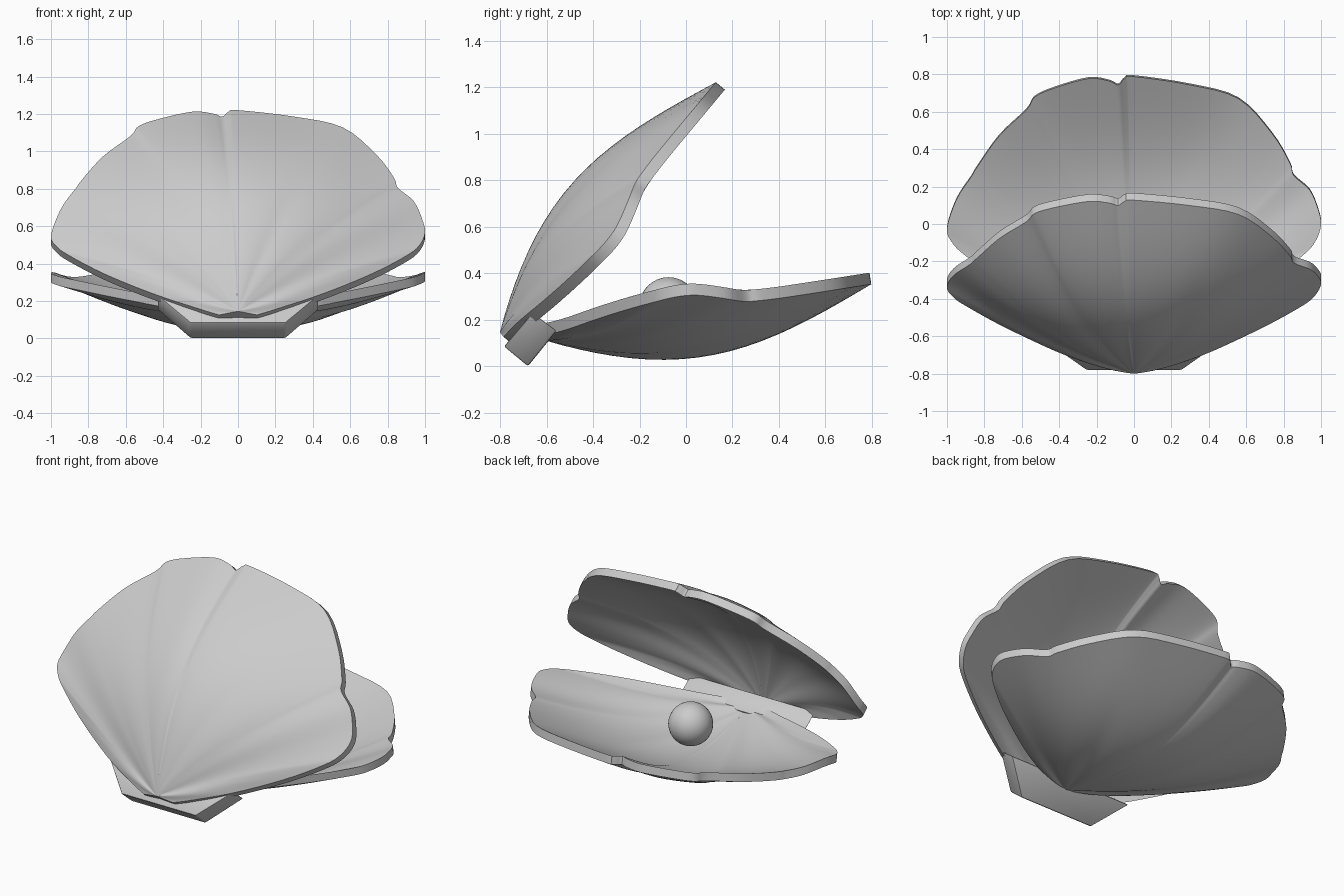
import bpy, bmesh, math
from mathutils import Vector

if "Cube" in bpy.data.objects:
    bpy.data.objects.remove(bpy.data.objects["Cube"])

# Scalloped rim outline, (across, along) from the hinge, right edge round to left edge
RIM = [(.1, -.005), (.2, .035), (.42, .14), (.7, .31), (.9, .46), (.97, .54), (1, .63),
       (.985, .71), (.94, .81), (.855, .885), (.835, .95), (.74, 1.11), (.56, 1.30),
       (.3, 1.375), (0, 1.42), (-.05, 1.41), (-.085, 1.375), (-.13, 1.395), (-.24, 1.41),
       (-.42, 1.36), (-.53, 1.31), (-.575, 1.24), (-.72, 1.10), (-.84, .93), (-.87, .88),
       (-.95, .76), (-1, .61), (-.97, .53), (-.9, .46), (-.7, .31), (-.42, .14),
       (-.2, .035), (-.1, -.005)]
GROOVES = [(44, .8), (23, .6), (-3.4, .5), (-25, .6), (-44, .5)]
THICK = .05


def smooth_line(pts, n=4):
    out = []
    for i in range(len(pts) - 1):
        p0, p1, p2, p3 = (Vector(pts[min(max(i + k, 0), len(pts) - 1)]) for k in (-1, 0, 1, 2))
        for j in range(n):
            t = j / n
            out.append(.5 * (2 * p1 + (p2 - p0) * t + (2 * p0 - 5 * p1 + 4 * p2 - p3) * t * t
                             + (3 * p1 - p0 - 3 * p2 + p3) * t ** 3))
    return out + [Vector(pts[-1])]


def finish(name, bm, angle=35):
    bmesh.ops.recalc_face_normals(bm, faces=bm.faces[:])
    me = bpy.data.meshes.new(name)
    bm.to_mesh(me)
    bm.free()
    ob = bpy.data.objects.new(name, me)
    bpy.context.collection.objects.link(ob)
    bpy.ops.object.select_all(action='DESELECT')
    ob.select_set(True)
    bpy.context.view_layer.objects.active = ob
    bpy.ops.object.shade_smooth_by_angle(angle=math.radians(angle))
    return ob


def height(phi, t, depth):
    # Domed along and across, wavy rim, faint radial grooves
    rim = .015 - .075 * math.exp(-((abs(phi) - 59) / 10) ** 2)
    dome = .186 * math.sin(math.pi * t ** .95) * math.cos(math.radians(phi)) ** 2
    groove = sum(s * math.exp(-((phi - a) / 5) ** 2) for a, s in GROOVES)
    return .04 * (1 - t) + rim * t + dome * depth - .008 * groove * math.sin(math.pi * t)


def shell(name, base, angle, side, depth):
    c, s = math.cos(math.radians(angle)), math.sin(math.radians(angle))
    along, out = Vector((0, c, s)), Vector((0, -s, c)) * side
    origin = Vector((0, *base))
    bm = bmesh.new()
    apex = bm.verts.new(origin + out * .04)
    prev, rings = None, 20
    for x, v in smooth_line(RIM):
        phi = math.degrees(math.atan2(x, v))
        row = [apex]
        for k in range(1, rings + 1):
            t = k / rings
            row.append(bm.verts.new(origin + Vector((x * t, 0, 0)) + along * v * t
                                    + out * height(phi, t, depth)))
        if prev:
            bm.faces.new((apex, prev[1], row[1]))
            for k in range(1, rings):
                bm.faces.new((prev[k], prev[k + 1], row[k + 1], row[k]))
        prev = row
    # Inner face: same surface moved inwards, joined by a rim wall
    ext = bmesh.ops.extrude_face_region(bm, geom=bm.faces[:], use_keep_orig=True)
    bmesh.ops.translate(bm, vec=-out * THICK,
                        verts=[g for g in ext["geom"] if isinstance(g, bmesh.types.BMVert)])
    return finish(name, bm)


# Two matching shell halves
shell("upper_shell", (-.77, .12), 50.2, 1, 1.0)
shell("lower_shell", (-.61, .15), 8.8, -1, 1.0)

# Flared hinge block
bm = bmesh.new()
profile = [(-.68, 0, .255), (-.557, .152, .43), (-.66, .23, .43), (-.783, .085, .255)]
ends = [[bm.verts.new((sx * w, y, z)) for y, z, w in profile] for sx in (-1, 1)]
for e in ends:
    bm.faces.new(e)
for i in range(4):
    j = (i + 1) % 4
    bm.faces.new((ends[0][i], ends[0][j], ends[1][j], ends[1][i]))
bmesh.ops.recalc_face_normals(bm, faces=bm.faces[:])
bmesh.ops.bevel(bm, geom=bm.edges[:], offset=.008, segments=2, profile=.5, affect='EDGES')
finish("hinge", bm)

# Pearl
bm = bmesh.new()
bmesh.ops.create_uvsphere(bm, u_segments=32, v_segments=16, radius=.127)
bmesh.ops.translate(bm, vec=(.02, -.075, .256), verts=bm.verts[:])
finish("pearl", bm)
